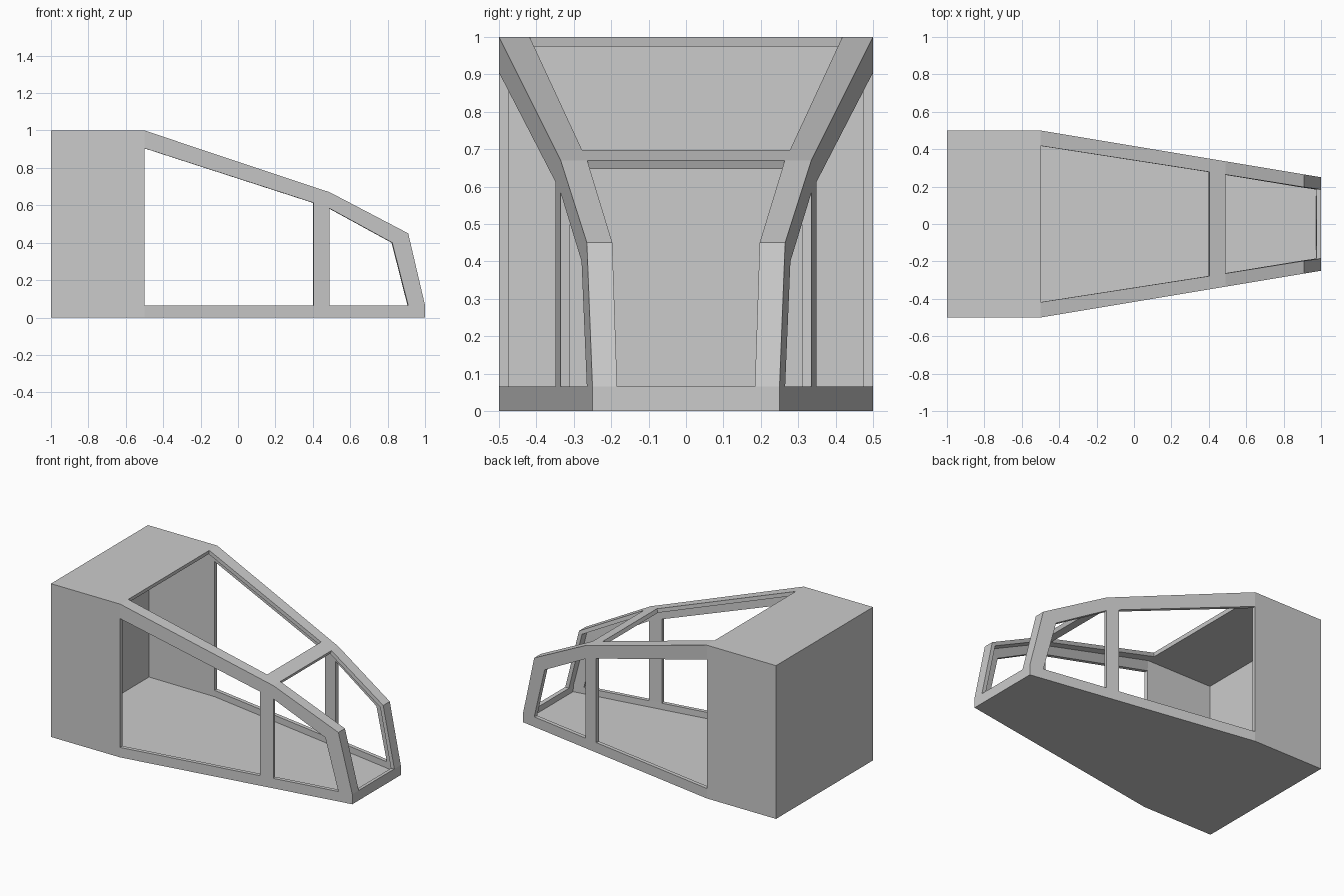
import bpy, bmesh

if "Cube" in bpy.data.objects:
    bpy.data.objects.remove(bpy.data.objects["Cube"])

# Side profile points (x, z)
side = {
    'A': (-1, 0), 'B': (-1, 1), 'C': (-.5, 1), 'D': (-.5, .905),
    'E': (-.5, .065), 'F': (-.5, 0), 'G': (1, 0), 'H': (1, .065),
    'I': (.91, .45), 'J': (.49, .67), 'K': (.405, .698),
    'L': (.405, .065), 'M': (.405, .613), 'N': (.49, .065),
    'O': (.91, .065), 'Q': (.825, .4), 'R': (.49, .583),
}
# Inner edge points of the canopy: outer point and half width
canopy = {'c': ('C', .418), 'k': ('K', .278), 'r': ('J', .264),
          'i': ('I', .197), 'h': ('H', .184)}


def half_width(x):
    return .5 if x <= -.5 else .5 - (x + .5) / 6


bm = bmesh.new()
v = {}
for s in (-1, 1):
    for n, (x, z) in side.items():
        v[n, s] = bm.verts.new((x, s * half_width(x), z))
    for n, (o, w) in canopy.items():
        x, z = side[o]
        v[n, s] = bm.verts.new((x, s * w, z))

# Side panels, window frames and canopy rails on both sides
for s in (-1, 1):
    for f in ('ABCDEF', 'FGHONLE', 'LNRM', 'CDMRJK', 'JRQI', 'IQOH',
              'CKkc', 'KJrk', 'JIir', 'IHhi'):
        f = f[::-1] if s < 0 else f
        bm.faces.new([v[n, s] for n in f])

# Faces spanning the width: back, floor, roof, nose strip, cross bar
for f in ('AB', 'AFG', 'BCc', 'GHh', 'kr'):
    bm.faces.new([v[n, -1] for n in f] + [v[n, 1] for n in f[::-1]])

bmesh.ops.recalc_face_normals(bm, faces=bm.faces)
bm.faces.ensure_lookup_table()
back = [f for f in bm.faces if all(p.co.x < -.99 for p in f.verts)][0]
if back.normal.x > 0:
    bmesh.ops.reverse_faces(bm, faces=bm.faces)

me = bpy.data.meshes.new('cockpit_shell')
bm.to_mesh(me)
bm.free()
ob = bpy.data.objects.new('cockpit_shell', me)
bpy.context.collection.objects.link(ob)

# Wall thickness, grown inwards
mod = ob.modifiers.new('walls', 'SOLIDIFY')
mod.thickness = .025
mod.offset = -1
mod.use_even_offset = True
mod.use_quality_normals = True
